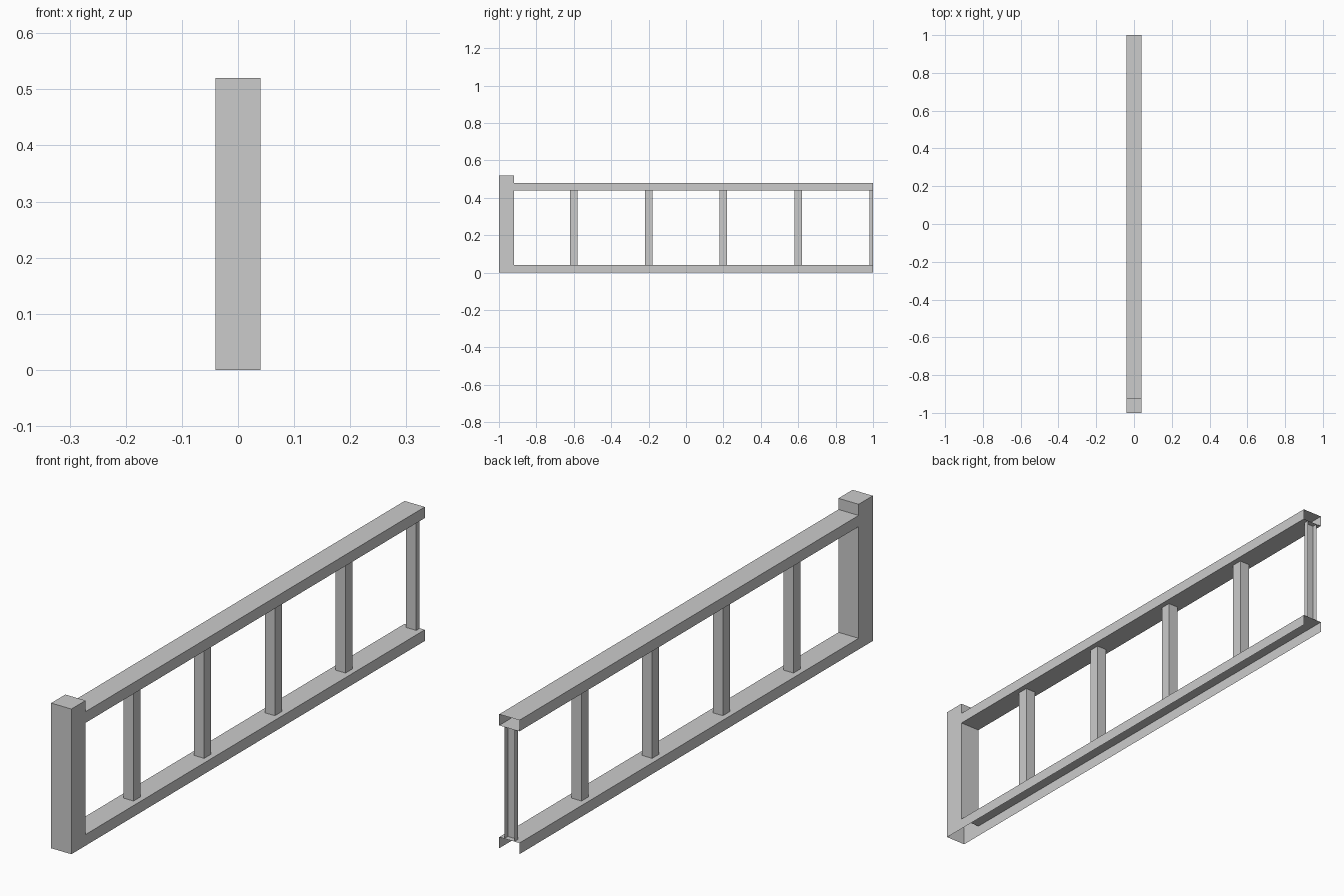
import bpy
import bmesh
from mathutils import Vector

cube = bpy.data.objects.get("Cube")
if cube:
    bpy.data.objects.remove(cube, do_unlink=True)

grey = bpy.data.materials.new("plain_grey")
grey.use_nodes = True
colour = (0.6, 0.6, 0.6, 1)
grey.diffuse_color = colour
grey.node_tree.nodes["Principled BSDF"].inputs["Base Color"].default_value = colour

SIDES = {"left": (1, 0, 0), "right": (-1, 0, 0), "back": (0, 1, 0),
         "front": (0, -1, 0), "top": (0, 0, 1), "bottom": (0, 0, -1)}


def shell(name, low, high, open_sides=(), back_from=None):
    """Thin-walled box with some sides left open."""
    low, high = Vector(low), Vector(high)
    bm = bmesh.new()
    bmesh.ops.create_cube(bm, size=1)
    for v in bm.verts:
        v.co = Vector([(a + b) / 2 + c * (b - a) for a, b, c in zip(low, high, v.co)])
    bm.normal_update()
    # Cut the back wall short so the hollow runs on into the lower rail
    if back_from is not None:
        bmesh.ops.bisect_plane(bm, geom=bm.verts[:] + bm.edges[:] + bm.faces[:],
                               plane_co=(0, 0, back_from), plane_no=(0, 0, 1))
        gap = [f for f in bm.faces if f.normal.y > 0.9
               and f.calc_center_median().z < back_from]
        bmesh.ops.delete(bm, geom=gap, context="FACES")
    unwanted = [f for f in bm.faces
                if any(f.normal.dot(Vector(SIDES[s])) > 0.9 for s in open_sides)]
    bmesh.ops.delete(bm, geom=unwanted, context="FACES")
    mesh = bpy.data.meshes.new(name)
    bm.to_mesh(mesh)
    bm.free()
    mesh.materials.append(grey)
    obj = bpy.data.objects.new(name, mesh)
    bpy.context.collection.objects.link(obj)
    return obj


HALF = 0.04          # half width of post and rails
SLIM = 0.02          # half width of balusters
POST_BACK = -0.92
RAIL = 0.04          # rail height
TOP_RAIL = 0.44      # underside of the handrail

# Newel post, hollow and open underneath
shell("newel_post", (-HALF, -1, 0), (HALF, POST_BACK, 0.52), ("bottom",), RAIL)

# Rails, open at the back end so that sections can join
shell("bottom_rail", (-HALF, POST_BACK, 0), (HALF, 1, RAIL),
      ("front", "back", "bottom"))
shell("handrail", (-HALF, POST_BACK, TOP_RAIL), (HALF, 1, TOP_RAIL + RAIL),
      ("front", "back"))

# Evenly spaced balusters
for i in range(4):
    y = -0.6 + 0.4 * i
    shell(f"baluster_{i + 1}", (-SLIM, y - SLIM, RAIL), (SLIM, y + SLIM, TOP_RAIL),
          ("top", "bottom"))

# Half baluster at the joining end
shell("end_half_baluster", (-SLIM, 1 - SLIM, RAIL), (SLIM, 1, TOP_RAIL),
      ("top", "bottom", "back"))
